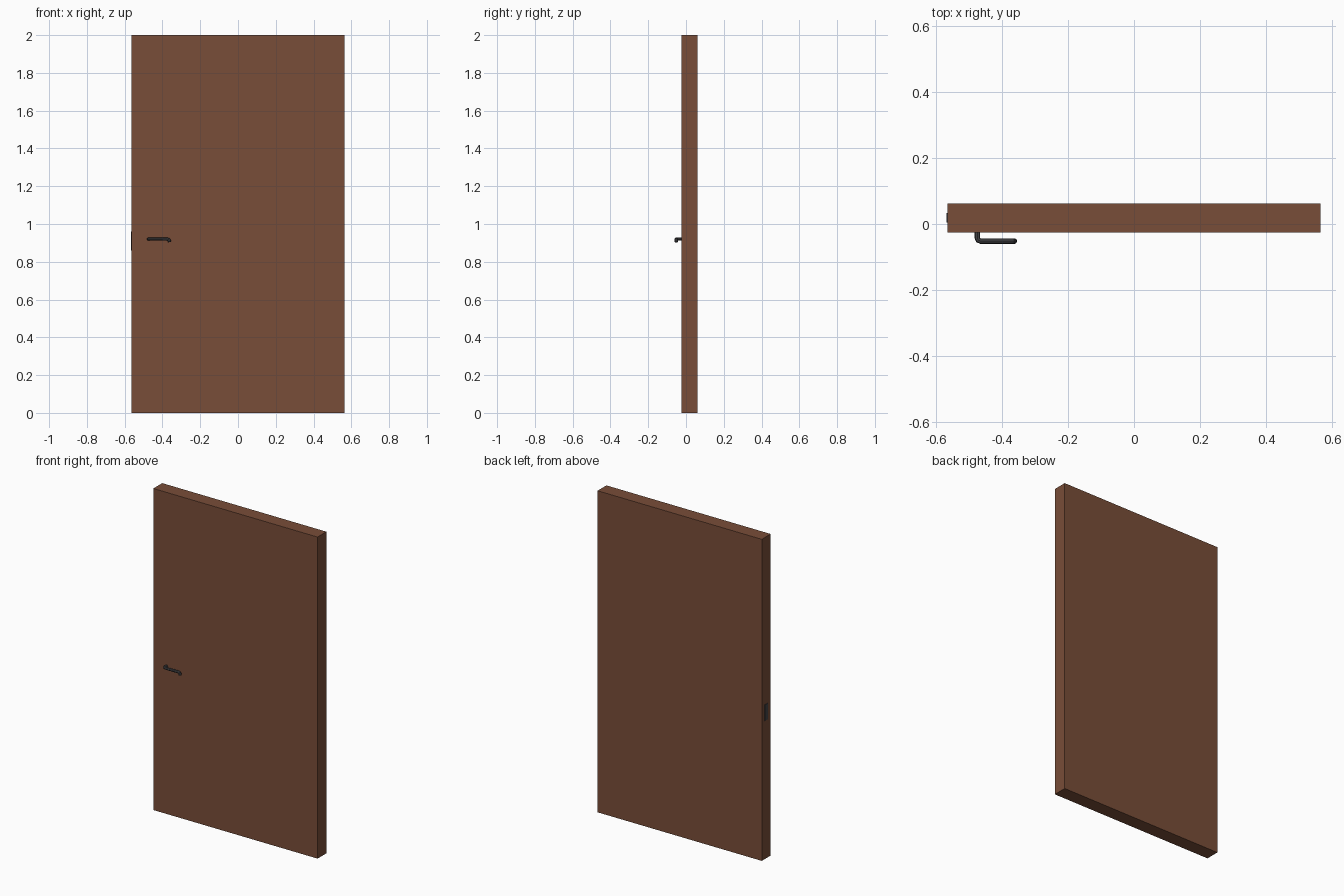
import bpy, bmesh
from mathutils import Vector

if "Cube" in bpy.data.objects:
    bpy.data.objects.remove(bpy.data.objects["Cube"])


def material(name, rgb):
    m = bpy.data.materials.new(name)
    m.diffuse_color = (*rgb, 1)
    m.use_nodes = True
    m.node_tree.nodes["Principled BSDF"].inputs["Base Color"].default_value = m.diffuse_color
    return m


def box(name, lo, hi, mat, cuts=()):
    """Box between two corners, with optional horizontal loop cuts."""
    lo, hi = Vector(lo), Vector(hi)
    bm = bmesh.new()
    bmesh.ops.create_cube(bm, size=1)
    for v in bm.verts:
        v.co = (lo + hi) / 2 + v.co * (hi - lo)
    for z in cuts:
        bmesh.ops.bisect_plane(bm, geom=bm.verts[:] + bm.edges[:] + bm.faces[:],
                               plane_co=(0, 0, z), plane_no=(0, 0, 1))
    me = bpy.data.meshes.new(name)
    bm.to_mesh(me)
    bm.free()
    me.materials.append(mat)
    ob = bpy.data.objects.new(name, me)
    bpy.context.collection.objects.link(ob)
    return ob


wood = material("brown_wood", (0.19, 0.075, 0.04))
metal = material("dark_metal", (0.06, 0.06, 0.065))

# Door slab with rail lines near top and bottom
box("door_slab", (-0.565, -0.025, 0), (0.565, 0.062, 2), wood, (0.125, 1.875))

# Latch plate on the free edge
box("latch_plate", (-0.567, 0.004, 0.86), (-0.564, 0.034, 0.96), metal)

# Lever handle: neck out of the door, bend, lever, tip turned down
path = [(-0.474, -0.02, 0.92), (-0.474, -0.042, 0.92), (-0.471, -0.049, 0.92),
        (-0.463, -0.052, 0.92), (-0.378, -0.052, 0.92), (-0.367, -0.052, 0.918),
        (-0.363, -0.052, 0.912), (-0.362, -0.052, 0.904)]
cu = bpy.data.curves.new("lever_handle", 'CURVE')
cu.dimensions = '3D'
cu.bevel_depth = 0.0085
cu.bevel_resolution = 2
cu.use_fill_caps = True
sp = cu.splines.new('POLY')
sp.points.add(len(path) - 1)
for p, co in zip(sp.points, path):
    p.co = (*co, 1)
cu.materials.append(metal)
handle = bpy.data.objects.new("lever_handle", cu)
bpy.context.collection.objects.link(handle)
bpy.context.view_layer.objects.active = handle
handle.select_set(True)
bpy.ops.object.convert(target='MESH')
bpy.ops.object.shade_smooth_by_angle()
